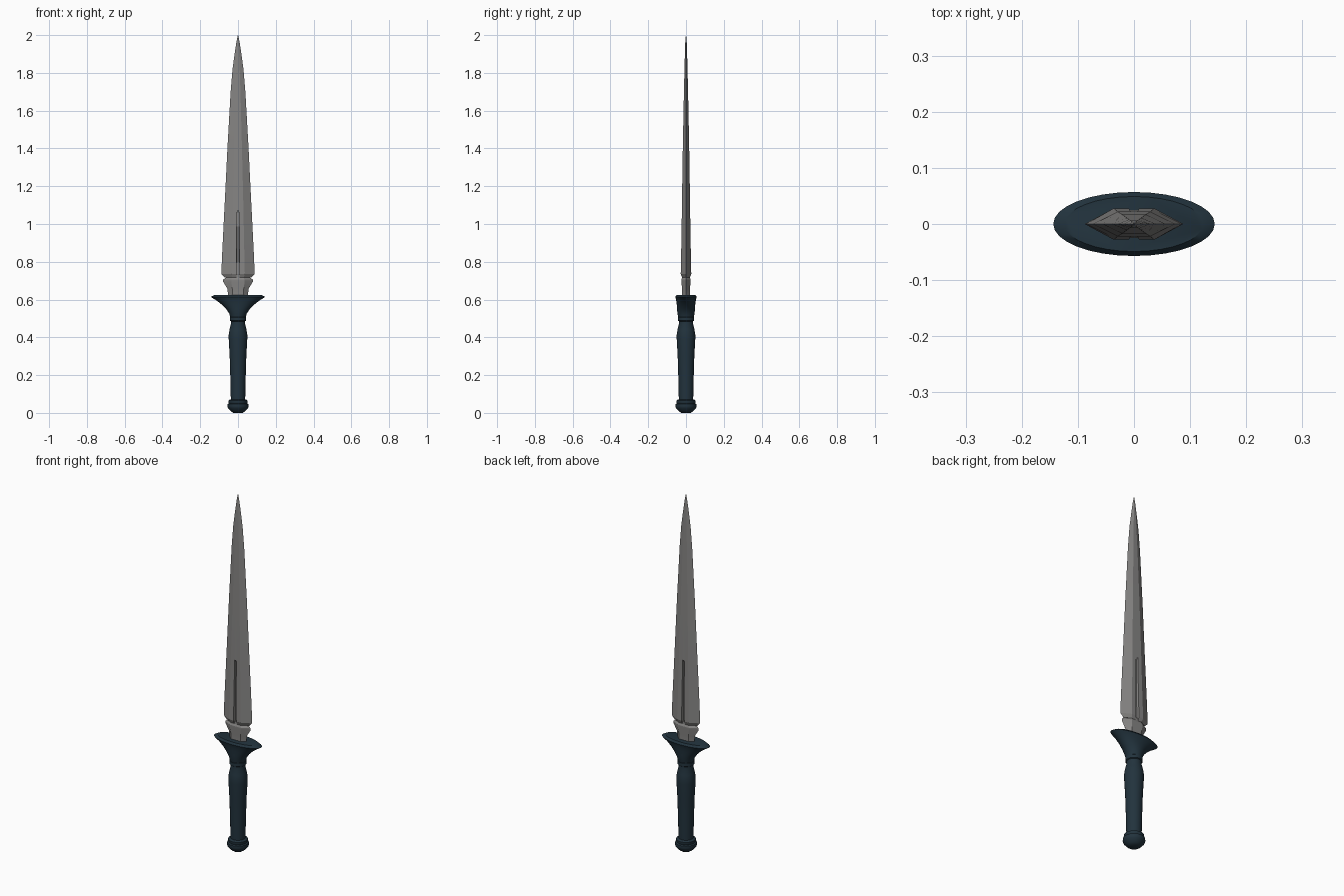
import bpy, bmesh, math

if "Cube" in bpy.data.objects:
    bpy.data.objects.remove(bpy.data.objects["Cube"])


def material(name, rgb):
    m = bpy.data.materials.new(name)
    m.diffuse_color = (*rgb, 1)
    m.use_nodes = True
    m.node_tree.nodes["Principled BSDF"].inputs["Base Color"].default_value = m.diffuse_color
    return m


steel = material("grey steel", (0.24, 0.235, 0.23))
navy = material("dark navy", (0.016, 0.033, 0.047))


def loft(name, rings, mat, angle):
    """Skin a stack of equal-length rings and cap both ends."""
    bm = bmesh.new()
    loops = [[bm.verts.new(p) for p in ring] for ring in rings]
    n = len(loops[0])
    for a, b in zip(loops, loops[1:]):
        for i in range(n):
            j = (i + 1) % n
            bm.faces.new((a[i], a[j], b[j], b[i]))
    bm.faces.new(loops[0][::-1])
    bm.faces.new(loops[-1])
    bmesh.ops.recalc_face_normals(bm, faces=bm.faces)
    me = bpy.data.meshes.new(name)
    bm.to_mesh(me)
    bm.free()
    me.materials.append(mat)
    ob = bpy.data.objects.new(name, me)
    bpy.context.collection.objects.link(ob)
    bpy.ops.object.select_all(action='DESELECT')
    ob.select_set(True)
    bpy.context.view_layer.objects.active = ob
    bpy.ops.object.shade_smooth_by_angle(angle=math.radians(angle))
    return ob


def ellipse(z, rx, ry, n=32):
    return [(rx * math.cos(2 * math.pi * i / n), ry * math.sin(2 * math.pi * i / n), z)
            for i in range(n)]


def turned(name, profile):
    loft(name, [ellipse(*p) for p in profile], navy, 35)


# Pommel, grip and flared oval guard: (z, x radius, y radius)
turned("pommel", [(z, r, r) for z, r in [
    (0, .025), (.008, .037), (.025, .053), (.035, .056), (.047, .055), (.051, .048),
    (.056, .05), (.066, .05), (.072, .04)]])
turned("grip", [(z, r, r) for z, r in [
    (.07, .038), (.2, .041), (.3, .044), (.39, .049), (.415, .049), (.44, .045),
    (.47, .038), (.485, .038), (.488, .043), (.505, .043), (.509, .039)]])
turned("guard", [
    (.505, .041, .041), (.525, .046, .045), (.55, .063, .048), (.575, .088, .049),
    (.595, .113, .052), (.605, .13, .054), (.614, .144, .057), (.625, .124, .049)])


def section(z, w, t, f, g=.004, d=0):
    """Bevelled blade section: half width, half thickness, flat, groove width and depth."""
    q = [(w, 0), (f, t), (g, t), (g * .8, t - d)]
    half = q + [(-x, y) for x, y in q[::-1]]
    return [(x, y, z) for x, y in half + [(x, -y) for x, y in half[-2:0:-1]]]


# Narrow collar between guard and blade
loft("blade_collar", [section(*s) for s in [
    (.615, .053, .02, .03), (.655, .055, .02, .03), (.695, .079, .025, .035),
    (.705, .079, .025, .035), (.716, .064, .02, .03), (.73, .066, .02, .03)]], steel, 20)

# Tapered blade with a central groove over its lower third
loft("blade", [section(*s) for s in [
    (.716, .07, .02, .03, .009, .012), (.735, .088, .028, .036, .009, .014),
    (.82, .085, .026, .034, .008, .013), (1.06, .073, .022, .029, .006, .01),
    (1.075, .072, .022, .029, .006, 0), (1.4, .056, .017, .021),
    (1.7, .039, .011, .013), (1.82, .029, .008, .009), (1.9, .018, .006, .006, .003),
    (1.96, .009, .004, .003, .002), (2.0, .001, .0008, .0006, .0003)]], steel, 15)
